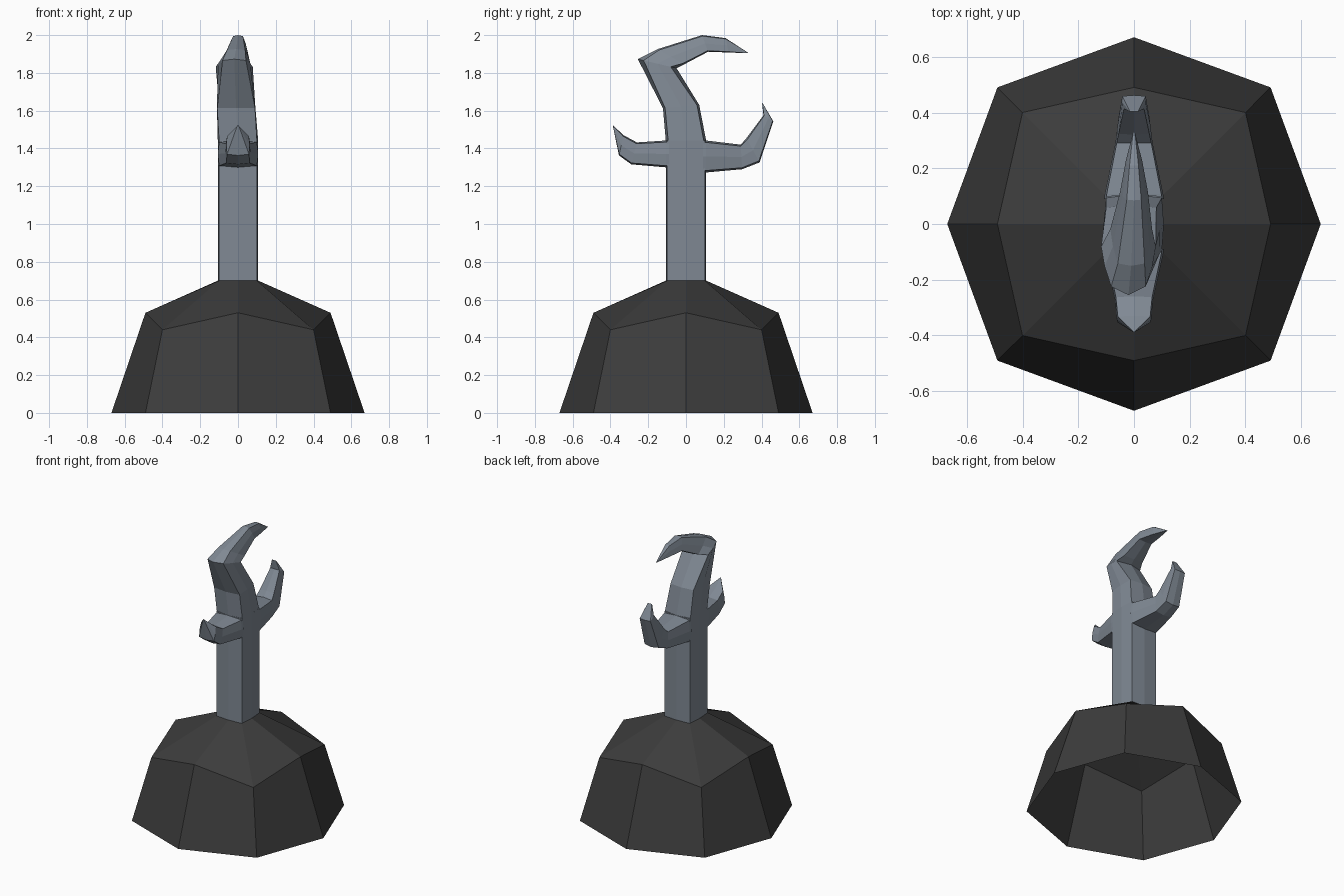
import bpy, bmesh
from mathutils import Vector

if "Cube" in bpy.data.objects:
    bpy.data.objects.remove(bpy.data.objects["Cube"])


def material(name, rgb):
    m = bpy.data.materials.new(name)
    m.diffuse_color = (*rgb, 1)
    m.use_nodes = True
    m.node_tree.nodes["Principled BSDF"].inputs["Base Color"].default_value = m.diffuse_color
    return m


stone = material("charcoal stone", (0.045, 0.045, 0.045))
steel = material("blue grey steel", (0.215, 0.25, 0.295))


def loft(name, rings, mat, cap_start=False, cap_end=True):
    """Skin rings of eight points into a flat-shaded shell."""
    bm = bmesh.new()
    loops = [[bm.verts.new(p) for p in ring] for ring in rings]
    for a, b in zip(loops, loops[1:]):
        for i in range(8):
            j = (i + 1) % 8
            bm.faces.new((a[i], a[j], b[j], b[i]))
    if cap_start:
        bm.faces.new(loops[0])
    if cap_end:
        bm.faces.new(loops[-1])
    bmesh.ops.remove_doubles(bm, verts=bm.verts, dist=0.0005)
    # shells face outwards from their own axis
    bmesh.ops.recalc_face_normals(bm, faces=bm.faces)
    mesh = bpy.data.meshes.new(name)
    bm.to_mesh(mesh)
    bm.free()
    mesh.materials.append(mat)
    ob = bpy.data.objects.new(name, mesh)
    bpy.context.collection.objects.link(ob)
    return ob


def octagon(axis, z_axis, corner, z_corner):
    """Ring with points on the axes and on the diagonals."""
    dirs = [(1, 0), (1, 1), (0, 1), (-1, 1), (-1, 0), (-1, -1), (0, -1), (1, -1)]
    return [(x * (corner if x and y else axis), y * (corner if x and y else axis),
             z_corner if x and y else z_axis) for x, y in dirs]


def section(a, b, wa, wb, cx=0.0, inset=0.06):
    """Bulged box section spanning two (y, z) outline points, with a half width at each."""
    A, B = Vector((cx, *a)), Vector((cx, *b))
    ca, cb = A.lerp(B, inset), B.lerp(A, inset)
    X = Vector((1, 0, 0))
    mid, wm = (A + B) / 2, (wa + wb) / 2 * 1.07
    return [A, ca + X * wa, mid + X * wm, cb + X * wb,
            B, cb - X * wb, mid - X * wm, ca - X * wa]


# Open-bottomed stone mound
loft("mound", [octagon(0.67, 0, 0.49, 0), octagon(0.49, 0.53, 0.40, 0.44),
               octagon(0.107, 0.70, 0.10, 0.70)], stone)

# Square bulged post
loft("post", [octagon(0.107, z, 0.10, z) for z in (0.69, 1.30, 1.443)], steel)

# Bent neck ending in a hooked beak
loft("hooked_neck", [
    section((-0.107, 1.44), (0.107, 1.44), 0.10, 0.10),
    section((-0.122, 1.613), (0.07, 1.63), 0.10, 0.09, -0.01),
    section((-0.255, 1.873), (-0.05, 1.825), 0.062, 0.098, -0.02, 0.15),
    section((-0.15, 1.926), (-0.01, 1.845), 0.048, 0.075, -0.01),
    section((0.085, 2.0), (0.117, 1.912), 0.026, 0.05),
    section((0.21, 1.984), (0.225, 1.908), 0.016, 0.03),
    section((0.33, 1.906), (0.33, 1.904), 0.003, 0.003),
], steel)

# Short front claw
loft("front_claw", [
    section((-0.09, 1.30), (-0.09, 1.442), 0.10, 0.10),
    section((-0.107, 1.30), (-0.107, 1.442), 0.098, 0.098),
    section((-0.29, 1.316), (-0.26, 1.432), 0.062, 0.065),
    section((-0.355, 1.363), (-0.33, 1.47), 0.058, 0.058),
    section((-0.388, 1.523), (-0.386, 1.521), 0.003, 0.003),
], steel)

# Longer rear claw
loft("rear_claw", [
    section((0.09, 1.273), (0.09, 1.442), 0.10, 0.10),
    section((0.107, 1.273), (0.107, 1.442), 0.098, 0.098),
    section((0.297, 1.29), (0.29, 1.42), 0.062, 0.062),
    section((0.39, 1.326), (0.32, 1.455), 0.055, 0.055),
    section((0.462, 1.544), (0.41, 1.575), 0.042, 0.036),
    section((0.407, 1.638), (0.403, 1.64), 0.016, 0.016),
], steel)
